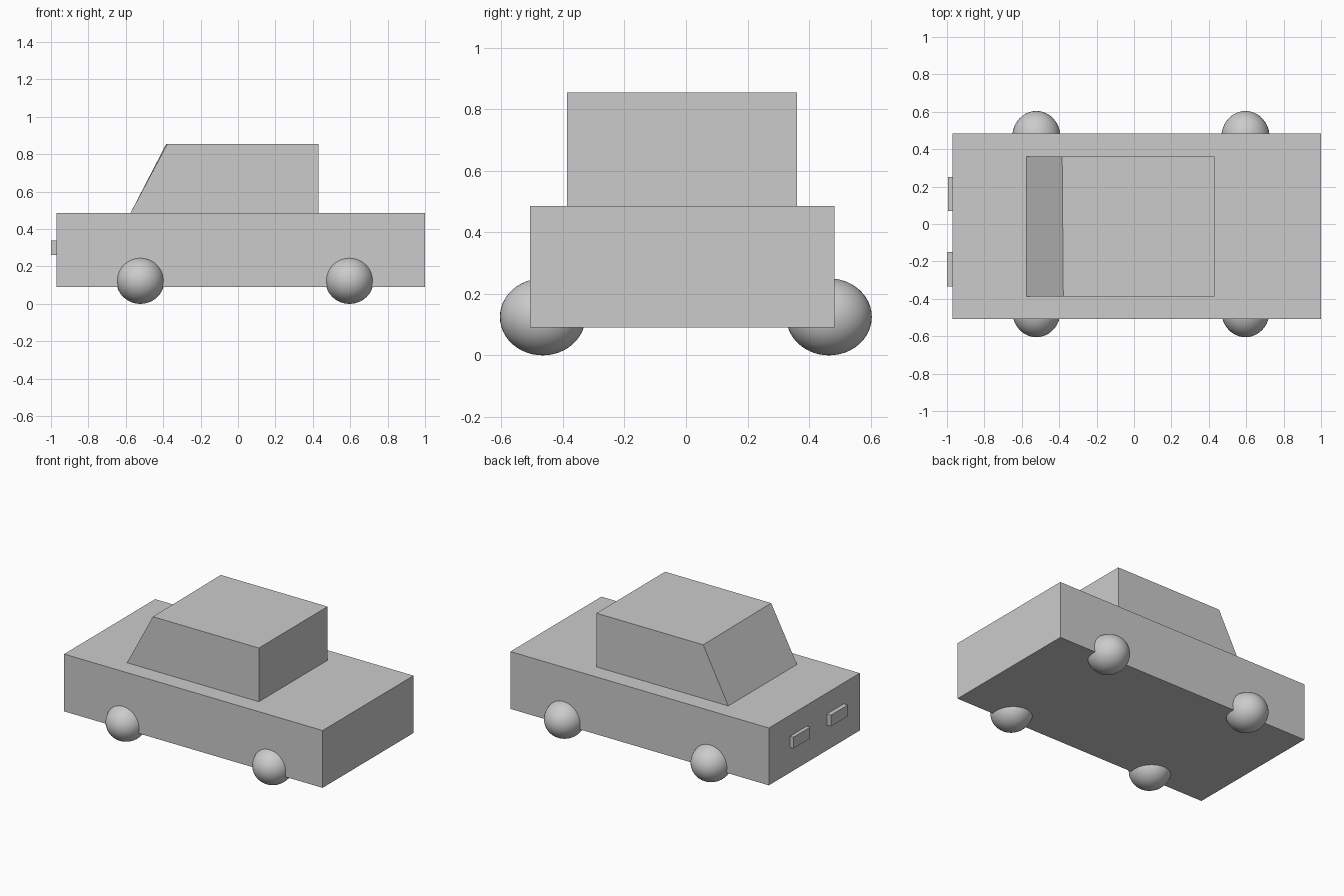
import bpy
import bmesh

if "Cube" in bpy.data.objects:
    bpy.data.objects.remove(bpy.data.objects["Cube"])


def box(name, x, y, z):
    """Box spanning the given (min, max) ranges."""
    bpy.ops.mesh.primitive_cube_add(
        size=1, location=(sum(x) / 2, sum(y) / 2, sum(z) / 2))
    ob = bpy.context.object
    ob.name = name
    ob.scale = (x[1] - x[0], y[1] - y[0], z[1] - z[0])
    bpy.ops.object.transform_apply(location=False, rotation=False, scale=True)
    return ob


# Main body
box("body", (-0.97, 1.0), (-0.507, 0.483), (0.09, 0.485))

# Cabin: a box whose front top edge is pulled back into a sloping windscreen
cabin = box("cabin", (-0.575, 0.43), (-0.387, 0.361), (0.485, 0.855))
bm = bmesh.new()
bm.from_mesh(cabin.data)
for v in bm.verts:
    if v.co.x < 0 and v.co.z > 0:
        v.co.x += 0.197 if v.co.y < 0 else 0.191
bm.to_mesh(cabin.data)
bm.free()

# Headlights on the -x end
box("headlight_left", (-1.0, -0.965), (-0.334, -0.15), (0.262, 0.34))
box("headlight_right", (-0.995, -0.965), (0.07, 0.251), (0.262, 0.34))

# Ball wheels, slightly stretched sideways
for end, x in (("front", -0.522), ("rear", 0.596)):
    for side, y in (("left", -0.466), ("right", 0.465)):
        bpy.ops.mesh.primitive_uv_sphere_add(
            segments=48, ring_count=24, radius=1, location=(x, y, 0.125))
        wheel = bpy.context.object
        wheel.name = f"{end}_{side}_wheel"
        wheel.scale = (0.129, 0.139, 0.125)
        bpy.ops.object.transform_apply(location=False, rotation=False, scale=True)
        bpy.ops.object.shade_smooth()
